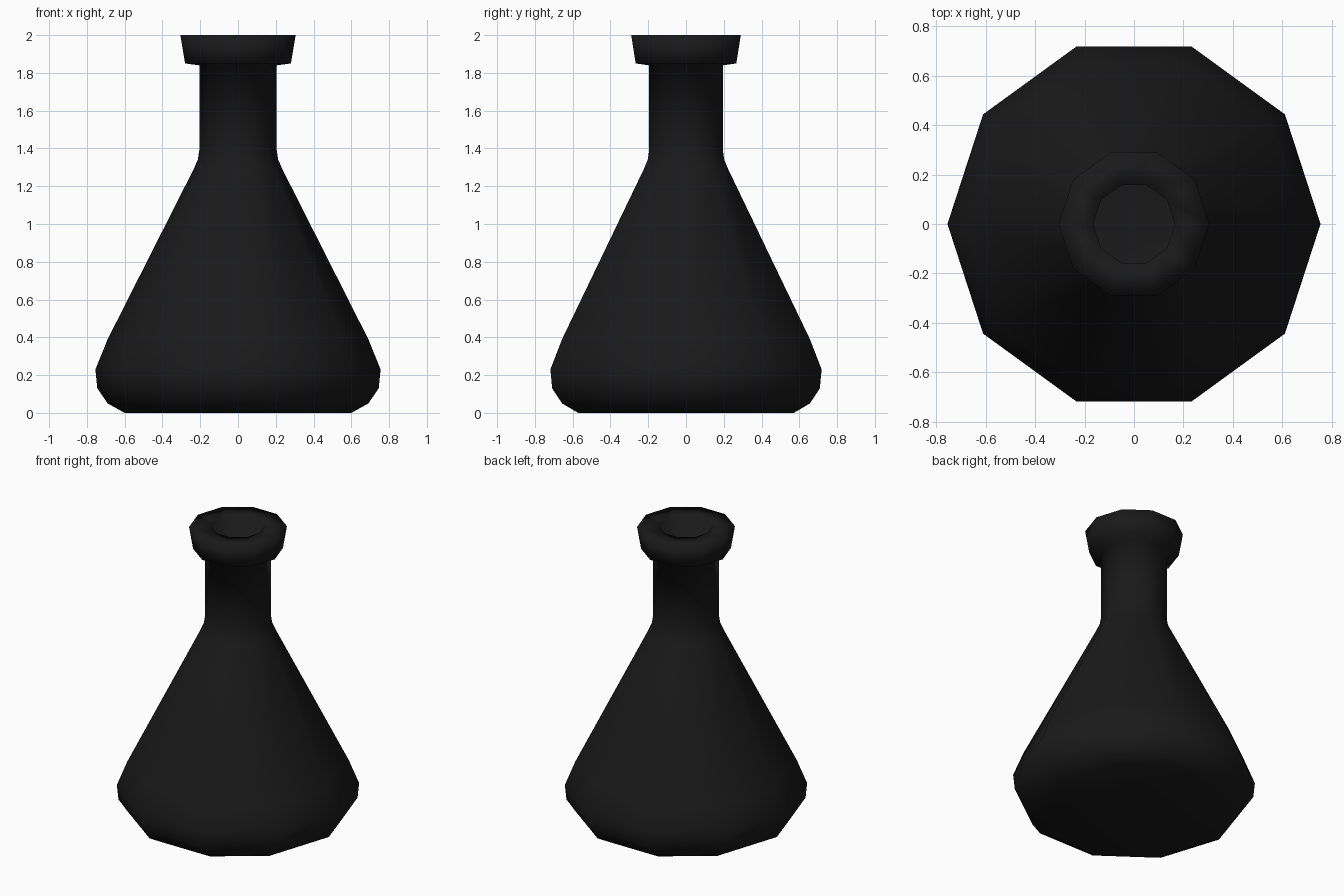
import bpy, bmesh
from math import cos, sin, pi

if "Cube" in bpy.data.objects:
    bpy.data.objects.remove(bpy.data.objects["Cube"])

SIDES = 10

# Closed wall profile (radius, height): outside from base to lip, then down the inside
outer = [(0.60, 0.0), (0.69, 0.05), (0.745, 0.13), (0.755, 0.23), (0.69, 0.39),
         (0.235, 1.29), (0.213, 1.34), (0.205, 1.39), (0.205, 1.84),
         (0.28, 1.85), (0.305, 2.0)]
inner = [(0.165, 2.0), (0.165, 1.39), (0.175, 1.33), (0.195, 1.28), (0.65, 0.38),
         (0.715, 0.23), (0.705, 0.14), (0.67, 0.08), (0.59, 0.04)]


def lathe(name, profile, color):
    """Spin a profile around z, closing both ends with a flat face."""
    bm = bmesh.new()
    rings = [[bm.verts.new((r * cos(2 * pi * i / SIDES), r * sin(2 * pi * i / SIDES), z))
              for i in range(SIDES)] for r, z in profile]
    for a, b in zip(rings, rings[1:]):
        for i in range(SIDES):
            j = (i + 1) % SIDES
            bm.faces.new((a[i], a[j], b[j], b[i]))
    bm.faces.new(rings[0][::-1])
    bm.faces.new(rings[-1])
    for f in bm.faces:
        f.smooth = True
    mesh = bpy.data.meshes.new(name)
    bm.to_mesh(mesh)
    bm.free()
    mat = bpy.data.materials.new(name + "_glass")
    mat.diffuse_color = color
    mat.use_nodes = True
    mat.node_tree.nodes["Principled BSDF"].inputs["Base Color"].default_value = mat.diffuse_color
    mesh.materials.append(mat)
    obj = bpy.data.objects.new(name, mesh)
    bpy.context.collection.objects.link(obj)
    return obj


# Hollow conical flask with flared lip
lathe("flask", outer + inner, (0.01, 0.01, 0.01, 1))
